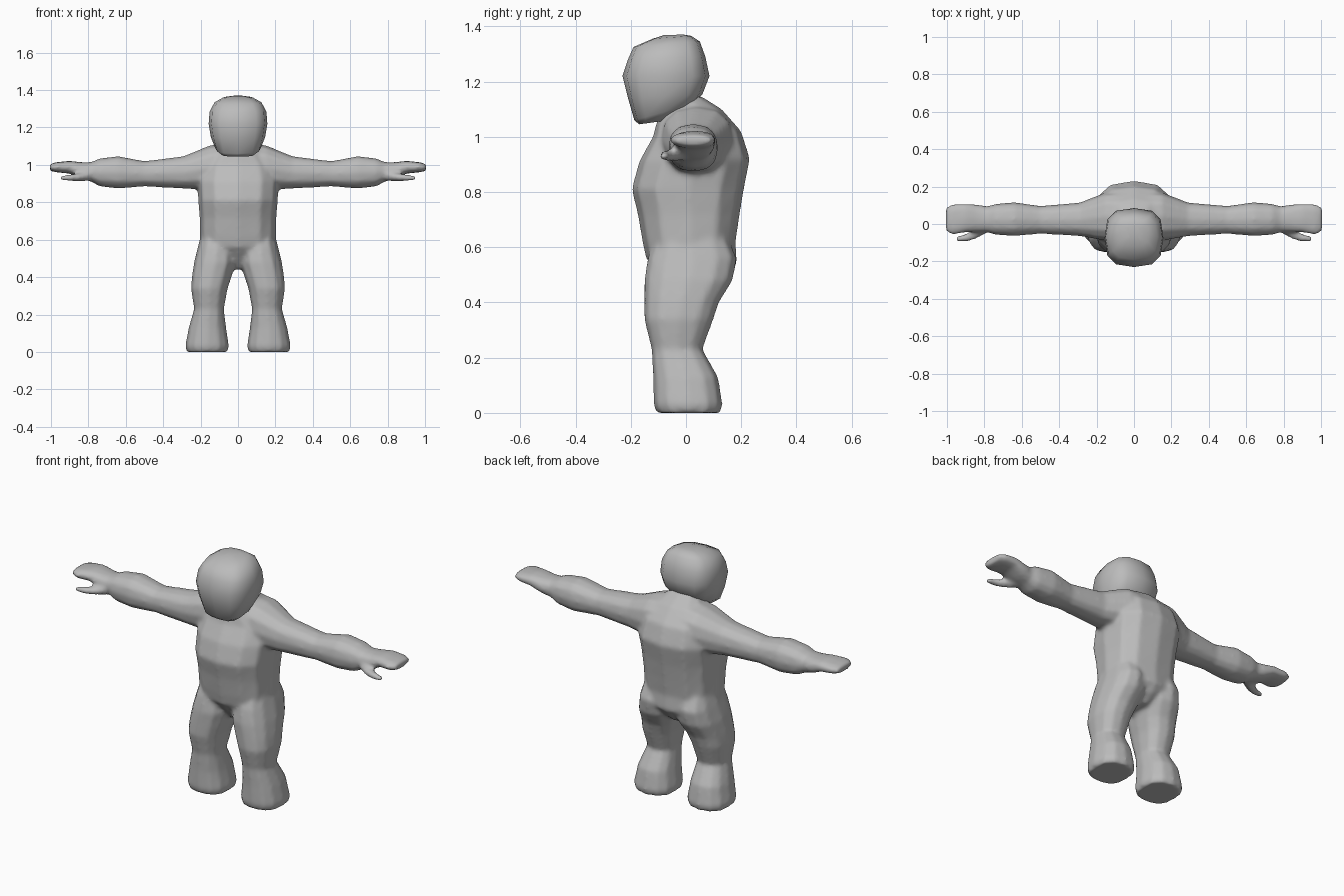
import bpy, bmesh
from math import sin, cos, pi
from mathutils import Vector

old = bpy.data.objects.get("Cube")
if old:
    bpy.data.objects.remove(old, do_unlink=True)

# One flat material
grey = bpy.data.materials.new("plain_grey")
grey.use_nodes = True
colour = (0.5, 0.5, 0.5, 1)
grey.diffuse_color = colour
grey.node_tree.nodes["Principled BSDF"].inputs["Base Color"].default_value = colour


def trunk_ring(y_front, z_front, y_back, z_back, half_width):
    """Tilted section: centre, front-back axis, sideways axis."""
    front, back = Vector((0, y_front, z_front)), Vector((0, y_back, z_back))
    return (front + back) / 2, (front - back) / 2, Vector((half_width, 0, 0))


def arm_ring(x, y0, y1, z0, z1):
    return (Vector((x, (y0 + y1) / 2, (z0 + z1) / 2)),
            Vector((0, (y1 - y0) / 2, 0)), Vector((0, 0, (z1 - z0) / 2)))


def leg_ring(z, x0, x1, y0, y1):
    return (Vector(((x0 + x1) / 2, (y0 + y1) / 2, z)),
            Vector(((x1 - x0) / 2, 0, 0)), Vector((0, (y1 - y0) / 2, 0)))


def rounded(t, power):
    return (1 if t >= 0 else -1) * abs(t) ** (2 / power)


def loft(bm, rings, sides=12, power=2.4, side=1):
    """Closed skin over rounded sections; side=-1 mirrors it."""
    loops = []
    for centre, u, v in rings:
        loop = []
        for i in range(sides):
            a = 2 * pi * i / sides
            p = centre + u * rounded(cos(a), power) + v * rounded(sin(a), power)
            loop.append(bm.verts.new((p.x * side, p.y, p.z)))
        loops.append(loop)
    for low, high in zip(loops, loops[1:]):
        for i in range(sides):
            j = (i + 1) % sides
            bm.faces.new((low[i], low[j], high[j], high[i]))
    bm.faces.new(loops[0][::-1])
    bm.faces.new(loops[-1])


def finish(bm, name):
    bmesh.ops.recalc_face_normals(bm, faces=bm.faces)
    mesh = bpy.data.meshes.new(name)
    bm.to_mesh(mesh)
    bm.free()
    mesh.materials.append(grey)
    obj = bpy.data.objects.new(name, mesh)
    bpy.context.collection.objects.link(obj)
    bpy.ops.object.select_all(action="DESELECT")
    obj.select_set(True)
    bpy.context.view_layer.objects.active = obj
    return obj


torso = [trunk_ring(*r) for r in (
    (-.05, .44, .10, .45, .03),
    (-.10, .50, .15, .49, .09),
    (-.145, .56, .185, .54, .20),
    (-.158, .62, .18, .62, .205),
    (-.175, .72, .195, .72, .206),
    (-.197, .81, .21, .81, .213),
    (-.17, .91, .232, .92, .22),
    (-.12, 1.0, .20, 1.02, .20),
    (-.11, 1.04, .13, 1.10, .15),
    (-.10, 1.07, .05, 1.15, .10))]

# Arm with forearm bulge, wrist and mitten hand
arm = [arm_ring(*r) for r in (
    (.04, -.09, .17, .86, 1.12),
    (.15, -.09, .17, .865, 1.105),
    (.29, -.065, .115, .873, 1.047),
    (.50, -.052, .097, .885, 1.02),
    (.64, -.065, .117, .873, 1.047),
    (.74, -.058, .108, .885, 1.035),
    (.785, -.045, .095, .91, 1.015),
    (.84, -.045, .105, .925, 1.015),
    (.90, -.045, .11, .953, 1.022),
    (.97, -.06, .108, .96, 1.015),
    (1.006, -.04, .09, .968, 1.005))]

thumb = [arm_ring(*r) for r in (
    (.79, -.05, .03, .913, .975),
    (.85, -.083, -.02, .912, .955),
    (.90, -.097, -.053, .913, .949),
    (.95, -.095, -.065, .918, .943))]

leg = [leg_ring(*r) for r in (
    (.66, .03, .19, -.10, .14),
    (.56, .015, .215, -.14, .185),
    (.48, .01, .235, -.152, .17),
    (.40, .035, .247, -.152, .12),
    (.34, .055, .252, -.152, .10),
    (.23, .075, .235, -.125, .06),
    (.13, .063, .264, -.12, .117),
    (.03, .048, .283, -.118, .133),
    (0, .055, .275, -.108, .125))]

# Body: overlapping lofts fused into one soft skin
bm = bmesh.new()
loft(bm, torso, power=2.5)
for side in (1, -1):
    loft(bm, arm, side=side)
    loft(bm, thumb, sides=8, power=2.2, side=side)
    loft(bm, leg, side=side)
body = finish(bm, "body")
fuse = body.modifiers.new("fuse", "REMESH")
fuse.mode = "VOXEL"
fuse.voxel_size = 0.011
soften = body.modifiers.new("soften", "SMOOTH")
soften.factor = 0.5
soften.iterations = 6
for modifier in ("fuse", "soften"):
    bpy.ops.object.modifier_apply(modifier=modifier)
bpy.ops.object.shade_smooth()

# Head: boxy rounded block leaning forward
bm = bmesh.new()
loft(bm, [trunk_ring(*r) for r in (
    (-.17, 1.045, -.06, 1.06, .085),
    (-.187, 1.06, .03, 1.12, .122),
    (-.21, 1.14, .06, 1.155, .145),
    (-.23, 1.22, .085, 1.22, .157),
    (-.21, 1.28, .07, 1.29, .152),
    (-.19, 1.325, .05, 1.345, .125),
    (-.12, 1.355, .02, 1.365, .08),
    (-.08, 1.368, -.01, 1.37, .03))], power=2.9)
finish(bm, "head")
bpy.ops.object.shade_smooth()
